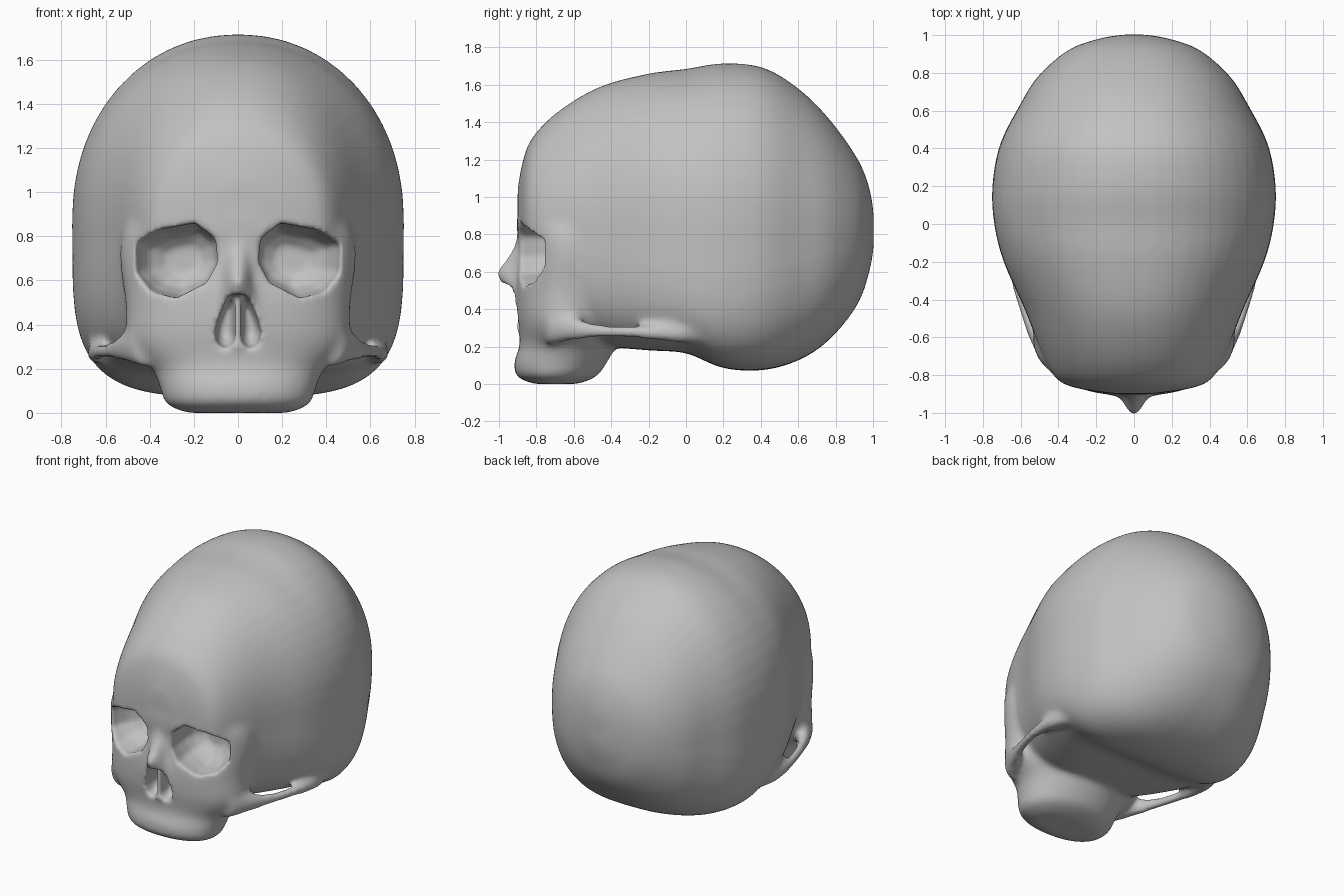
import bpy, math
from mathutils import Vector

cube = bpy.data.objects.get("Cube")
if cube:
    bpy.data.objects.remove(cube, do_unlink=True)

bone = bpy.data.materials.new("bone_grey")
bone.use_nodes = True
GREY = (0.54, 0.54, 0.54, 1)
bone.diffuse_color = GREY
bone.node_tree.nodes["Principled BSDF"].inputs["Base Color"].default_value = GREY


def loft(name, rings):
    """Skin a list of equal-length point rings and cap both ends."""
    n = len(rings[0])
    faces = [tuple(range(n))[::-1], tuple(range((len(rings) - 1) * n, len(rings) * n))]
    for r in range(len(rings) - 1):
        for i in range(n):
            j = (i + 1) % n
            faces.append((r * n + i, r * n + j, (r + 1) * n + j, (r + 1) * n + i))
    mesh = bpy.data.meshes.new(name)
    mesh.from_pydata([p for ring in rings for p in ring], [], faces)
    obj = bpy.data.objects.new(name, mesh)
    bpy.context.collection.objects.link(obj)
    mesh.materials.append(bone)
    bpy.ops.object.select_all(action="DESELECT")
    obj.select_set(True)
    bpy.context.view_layer.objects.active = obj
    bpy.ops.object.mode_set(mode="EDIT")
    bpy.ops.mesh.select_all(action="SELECT")
    bpy.ops.mesh.normals_make_consistent(inside=False)
    bpy.ops.object.mode_set(mode="OBJECT")
    return obj


def smooth_rows(rows, steps=4):
    """Catmull-Rom interpolation between profile rows."""
    rows = [Vector(r) for r in rows]
    padded = [rows[0]] + rows + [rows[-1]]
    out = []
    for a, b, c, d in zip(padded, padded[1:], padded[2:], padded[3:]):
        for s in range(steps):
            t = s / steps
            out.append(b + (c - a) * (t / 2) + (a * 2 - b * 5 + c * 4 - d) * (t * t / 2)
                       + (b * 3 - a - c * 3 + d) * (t ** 3 / 2))
    return out + [rows[-1]]


def oval(w, mid, low, high, n_low, n_high, count=48):
    """Superellipse whose lower and upper halves differ."""
    pts = []
    for i in range(count):
        a = 2 * math.pi * i / count
        c, s = math.cos(a), math.sin(a)
        n = n_high if s > 0 else n_low
        reach = high - mid if s > 0 else mid - low
        pts.append((math.copysign(abs(c) ** (2 / n), c) * w,
                    mid + math.copysign(abs(s) ** (2 / n), s) * reach))
    return pts


# Braincase: y, half width, top, bottom, squareness of the base
case_rows = [(-.9, .1, 1.05, .8, 2.5), (-.87, .3, 1.2, .6, 2.6), (-.82, .41, 1.32, .45, 2.8),
             (-.68, .49, 1.46, .3, 3), (-.46, .575, 1.59, .21, 3.4), (-.2, .69, 1.66, .18, 4),
             (0, .74, 1.685, .165, 4.6), (.2, .75, 1.715, .085, 4.2), (.42, .71, 1.69, .075, 3.6),
             (.62, .61, 1.565, .135, 3), (.78, .51, 1.4, .25, 2.6), (.92, .35, 1.2, .43, 2.3),
             (.98, .19, 1.05, .6, 2.2), (1.003, .06, .92, .72, 2.1)]
braincase = loft("braincase", [
    [(x, y, z) for x, z in oval(w, bot + (top - bot) * .48, bot, top, base, 2.1)]
    for y, w, top, bot, base in smooth_rows(case_rows)])

# Face and upper jaw: z, half width, front, widest, back
face_rows = [(0, .23, -.81, -.7, -.58), (.04, .325, -.905, -.7, -.48),
             (.12, .355, -.918, -.68, -.42), (.2, .39, -.89, -.66, -.38),
             (.28, .47, -.893, -.64, -.38), (.36, .505, -.905, -.63, -.36),
             (.5, .51, -.91, -.61, -.4), (.7, .535, -.89, -.6, -.45),
             (.84, .515, -.905, -.6, -.45), (.95, .43, -.895, -.6, -.45),
             (1.1, .28, -.86, -.6, -.45)]
face = loft("face", [[(x, y, z) for x, y in oval(w, mid, front, back, 2.25, 2)]
                     for z, w, front, mid, back in smooth_rows(face_rows)])

# Nose bridge and rim of the nasal opening: z, half width, front
nose_rows = [(.27, .11, -.89), (.38, .16, -.945), (.5, .13, -.965), (.59, .08, -1.02),
             (.66, .08, -.97), (.75, .09, -.915), (.86, .1, -.89)]
nose = loft("nose", [[(x, y, z) for x, y in oval(w, -.8, front, -.7, 1.7, 2)]
                     for z, w, front in smooth_rows(nose_rows)])

# Cheek arches, rooted in the temple: x, y, z, half thickness, half height
arch_rows = [(.41, -.75, .31, .07, .11), (.49, -.63, .3, .055, .075),
             (.56, -.5, .285, .035, .045), (.61, -.35, .28, .032, .037),
             (.64, -.2, .275, .035, .04), (.635, -.04, .27, .05, .05), (.58, .14, .27, .05, .06)]
arches = [loft(side + "_cheek_arch", [
    [(sign * (cx + x), y, z) for x, z in oval(t, cz, cz - h, cz + h, 2, 2, 16)]
    for cx, y, cz, t, h in smooth_rows(arch_rows)])
    for side, sign in (("left", 1), ("right", -1))]


# Hollows: an outline pushed backward through (y, scale) steps
def hollow(name, outline, steps, sign, lean):
    cx = sum(p[0] for p in outline) / len(outline)
    cz = sum(p[1] for p in outline) / len(outline)
    obj = loft(name, [[(sign * (cx + (x - cx) * s - lean * (y + .85)), y, cz + (z - cz) * s)
                       for x, z in outline] for y, s in steps])
    obj.hide_render = True
    obj.display_type = "WIRE"
    return obj


socket = [(.19, .86), (.1, .79), (.09, .68), (.14, .59), (.28, .52),
          (.4, .55), (.48, .63), (.485, .77), (.36, .83)]
socket_steps = [(-1.1, 1), (-.8, 1), (-.72, .93), (-.65, .76), (-.6, .4)]
nostril = [(.012, .55), (.05, .52), (.085, .44), (.108, .36), (.09, .3), (.05, .285), (.012, .32)]
nostril_steps = [(-1.1, 1), (-.9, 1), (-.83, .85), (-.78, .5)]
opening = [(-.01, .545), (.04, .52), (.075, .44), (.09, .36), (.07, .31), (-.01, .31)]
opening_steps = [(-1.1, 1), (-.92, 1), (-.9, .9)]
cutters = []
for side, sign in (("left", 1), ("right", -1)):
    cutters.append(hollow(side + "_eye_socket_cutter", socket, socket_steps, sign, .15))
    cutters.append(hollow(side + "_nostril_cutter", nostril, nostril_steps, sign, 0))
    cutters.append(hollow(side + "_nasal_opening_cutter", opening, opening_steps, sign, 0))

# Fuse the parts into one skull, carve it and soften it
bpy.ops.object.select_all(action="DESELECT")
for part in [braincase, face, nose] + arches:
    part.select_set(True)
bpy.context.view_layer.objects.active = braincase
bpy.ops.object.join()
skull = bpy.context.object
skull.name = "skull"


def fuse(size):
    mod = skull.modifiers.new("fuse", "REMESH")
    mod.mode = "VOXEL"
    mod.voxel_size = size
    mod.use_smooth_shade = True


def soften(rounds):
    mod = skull.modifiers.new("soften", "SMOOTH")
    mod.factor = .5
    mod.iterations = rounds


fuse(.016)
soften(16)
for cutter in cutters:
    cut = skull.modifiers.new("carve", "BOOLEAN")
    cut.operation = "DIFFERENCE"
    cut.solver = "EXACT"
    cut.object = cutter
fuse(.013)
soften(6)
